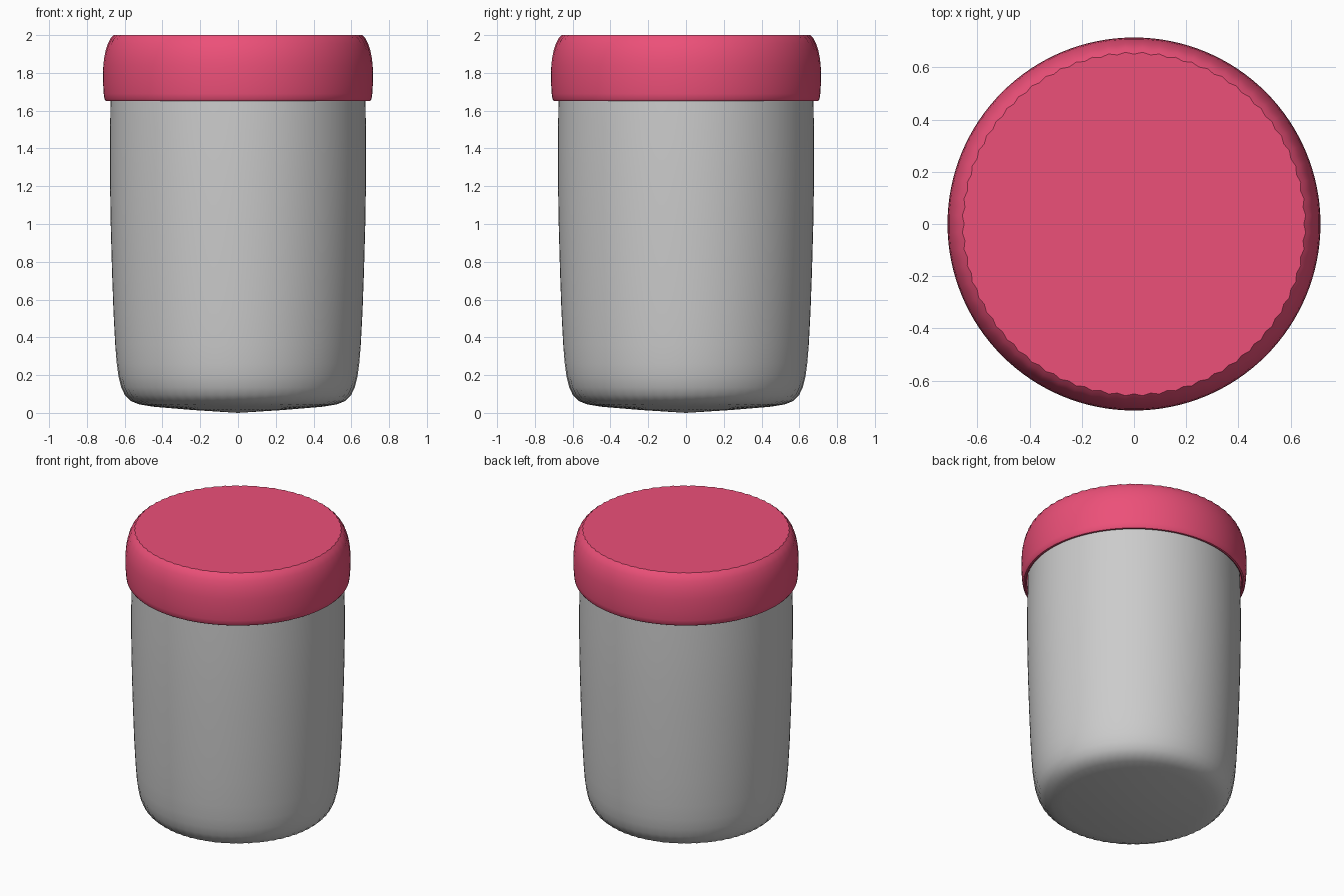
import bpy, bmesh, math

if "Cube" in bpy.data.objects:
    bpy.data.objects.remove(bpy.data.objects["Cube"])

SEG = 128


def lathe(name, profile, color=None):
    """Revolve (radius, z, ripple) points; ripple alternates the radius into fine ribs."""
    bm = bmesh.new()
    rings = []
    for r, z, rip in profile:
        if r == 0:
            rings.append([bm.verts.new((0, 0, z))])
            continue
        ring = []
        for i in range(SEG):
            a = 2 * math.pi * i / SEG
            rr = r + (rip if i % 2 else -rip)
            ring.append(bm.verts.new((rr * math.cos(a), rr * math.sin(a), z)))
        rings.append(ring)
    for lo, hi in zip(rings, rings[1:]):
        for i in range(SEG):
            j = (i + 1) % SEG
            if len(lo) == 1:
                bm.faces.new((lo[0], hi[j], hi[i]))
            elif len(hi) == 1:
                bm.faces.new((lo[i], lo[j], hi[0]))
            else:
                bm.faces.new((lo[i], lo[j], hi[j], hi[i]))
    bmesh.ops.recalc_face_normals(bm, faces=bm.faces)
    mesh = bpy.data.meshes.new(name)
    bm.to_mesh(mesh)
    bm.free()
    obj = bpy.data.objects.new(name, mesh)
    bpy.context.collection.objects.link(obj)
    if color:
        mat = bpy.data.materials.new(name + "_color")
        mat.diffuse_color = color
        mat.use_nodes = True
        mat.node_tree.nodes["Principled BSDF"].inputs["Base Color"].default_value = mat.diffuse_color
        mesh.materials.append(mat)
    bpy.ops.object.select_all(action='DESELECT')
    obj.select_set(True)
    bpy.context.view_layer.objects.active = obj
    bpy.ops.object.shade_smooth_by_angle(angle=math.radians(35))
    return obj


# Jar body: shallow conical base, ribbed rounded corner, gently tapering wall
lathe("jar_body", [
    (0, 0, 0), (0.25, 0.016, 0.001), (0.45, 0.033, 0.002), (0.52, 0.045, 0.003),
    (0.565, 0.063, 0.003), (0.597, 0.095, 0.003), (0.617, 0.135, 0.002),
    (0.632, 0.19, 0.001), (0.642, 0.26, 0.0005), (0.65, 0.36, 0), (0.659, 0.53, 0),
    (0.667, 0.75, 0), (0.674, 1.0, 0), (0.678, 1.25, 0), (0.678, 1.45, 0),
    (0.675, 1.65, 0), (0.673, 1.75, 0), (0, 1.75, 0),
])

# Lid: rounded lower lip, bulging side, ribbed top shoulder, flat top
lathe("lid", [
    (0, 1.76, 0), (0.677, 1.76, 0), (0.682, 1.655, 0), (0.69, 1.65, 0),
    (0.70, 1.652, 0), (0.707, 1.662, 0), (0.711, 1.69, 0), (0.714, 1.74, 0),
    (0.715, 1.79, 0), (0.713, 1.84, 0), (0.709, 1.88, 0.0005), (0.70, 1.92, 0.001),
    (0.688, 1.955, 0.002), (0.673, 1.982, 0.003), (0.655, 2.0, 0.004), (0, 2.0, 0),
], (0.84, 0.08, 0.19, 1))
